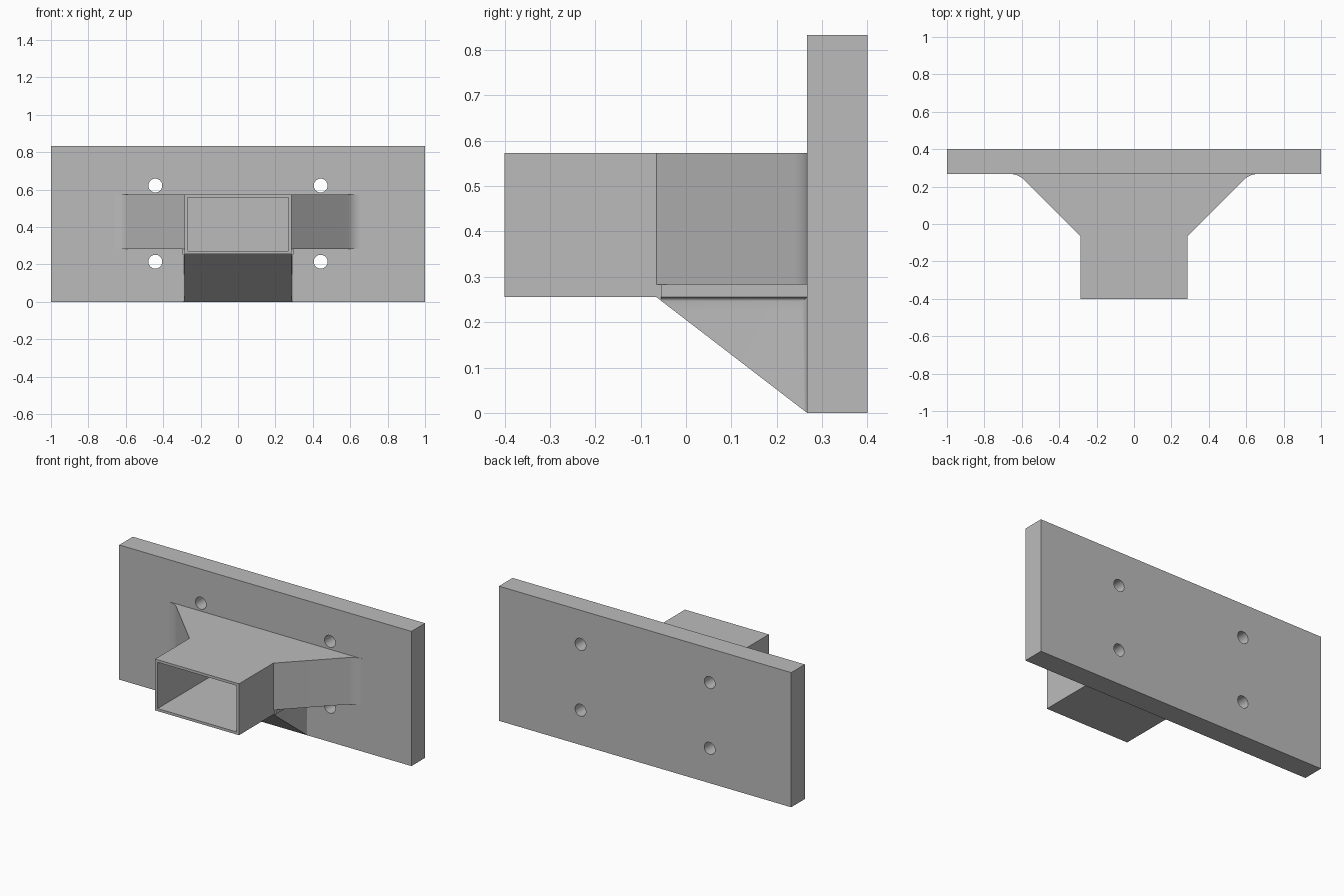
import bpy, bmesh
from math import sin, cos, radians
from mathutils import Vector

if "Cube" in bpy.data.objects:
    bpy.data.objects.remove(bpy.data.objects["Cube"], do_unlink=True)

grey = bpy.data.materials.new("plain grey")
grey.use_nodes = True
colour = (0.5, 0.5, 0.5, 1)
grey.diffuse_color = colour
grey.node_tree.nodes["Principled BSDF"].inputs["Base Color"].default_value = colour

FACE, REAR = 0.267, 0.4        # front and back of the wall plate
EMBED = 0.02                   # how far the socket sinks into the plate
LOW, STEP, HIGH = 0.255, 0.283, 0.573
HALF, LIP, NOSE, NECK = 0.287, 0.297, -0.4, -0.065


def prism(name, points, start, end, axis="z"):
    """Extrude a closed outline (x, y) along z, or (x, z) along y."""
    bm = bmesh.new()
    place = (lambda a, b: (a, b, start)) if axis == "z" else (lambda a, b: (a, start, b))
    face = bm.faces.new([bm.verts.new(place(a, b)) for a, b in points])
    new = bmesh.ops.extrude_face_region(bm, geom=[face])["geom"]
    move = Vector((0, 0, end - start)) if axis == "z" else Vector((0, end - start, 0))
    bmesh.ops.translate(bm, verts=[v for v in new if isinstance(v, bmesh.types.BMVert)], vec=move)
    bmesh.ops.recalc_face_normals(bm, faces=bm.faces)
    mesh = bpy.data.meshes.new(name)
    bm.to_mesh(mesh)
    bm.free()
    mesh.materials.append(grey)
    obj = bpy.data.objects.new(name, mesh)
    bpy.context.collection.objects.link(obj)
    return obj


def box(name, half, y0, y1, z0, z1):
    return prism(name, [(-half, y0), (half, y0), (half, y1), (-half, y1)], z0, z1)


def mirrored(points):
    return points + [(-x, y) for x, y in reversed(points)]


def arc(cx, cy, r, a0, a1, steps):
    angles = [radians(a0 + (a1 - a0) * i / steps) for i in range(steps + 1)]
    return [(cx + r * cos(a), cy + r * sin(a)) for a in angles]


def combine(target, other, operation):
    mod = target.modifiers.new(operation, "BOOLEAN")
    mod.operation, mod.solver, mod.object = operation, "EXACT", other
    bpy.context.view_layer.objects.active = target
    bpy.ops.object.modifier_apply(modifier=mod.name)
    bpy.data.objects.remove(other, do_unlink=True)


def cut_below_slope(obj):
    """Trim away everything under the sloping underside of the gusset."""
    bm = bmesh.new()
    bm.from_mesh(obj.data)
    normal = Vector((0, -LOW, NECK - FACE))
    bmesh.ops.bisect_plane(bm, geom=bm.verts[:] + bm.edges[:] + bm.faces[:],
                           plane_co=(0, FACE, 0), plane_no=normal, clear_outer=True)
    bmesh.ops.holes_fill(bm, edges=[e for e in bm.edges if e.is_boundary])
    bmesh.ops.recalc_face_normals(bm, faces=bm.faces)
    bm.to_mesh(obj.data)
    bm.free()


def smooth(obj):
    bpy.ops.object.select_all(action="DESELECT")
    obj.select_set(True)
    bpy.context.view_layer.objects.active = obj
    bpy.ops.object.shade_smooth_by_angle(angle=radians(30))


# Wall plate with four bolt holes
plate = box("wall_plate", 1, FACE, REAR, 0, 0.833)
for x in (-0.442, 0.442):
    for z in (0.215, 0.622):
        hole = prism("bolt_hole", arc(x, z, 0.037, 0, 350, 35), FACE - 0.1, REAR + 0.1, "y")
        combine(plate, hole, "DIFFERENCE")
smooth(plate)

# Socket body: square nose, flared wings blending into the plate
R = 0.1
wing_end = HALF + FACE - NECK + R * 0.4142
outline = [(HALF, NOSE), (HALF, NECK)] + arc(wing_end, FACE - R, R, 135, 90, 10)
outline.append((wing_end, FACE + EMBED))
socket = prism("socket_body", mirrored(outline), STEP, HIGH)

# Lower part of the socket and the step under the wings
combine(socket, box("socket_floor", HALF, NOSE, FACE + EMBED, LOW, STEP + 0.01), "UNION")
combine(socket, box("wing_step", LIP, NECK + 0.01, FACE + EMBED, LOW, STEP + 0.005), "UNION")

# Hollow for the bar
combine(socket, box("bar_hollow", 0.27, NOSE - 0.1, FACE + EMBED + 0.1, 0.271, 0.557), "DIFFERENCE")
smooth(socket)

# Sloping gusset, with small blends into the plate and the step
r = LIP - HALF
plan = [(HALF, NECK)] + arc(LIP, FACE - r, r, 180, 90, 5)
gusset = prism("gusset", mirrored(plan), 0, LOW)
blend = [(HALF, LOW - 0.03)] + arc(LIP, LOW - r, r, 180, 90, 5)
step_blend = prism("step_blend", mirrored(blend), NECK + 0.01, FACE, "y")
for part in (gusset, step_blend):
    cut_below_slope(part)
combine(gusset, step_blend, "UNION")
smooth(gusset)
